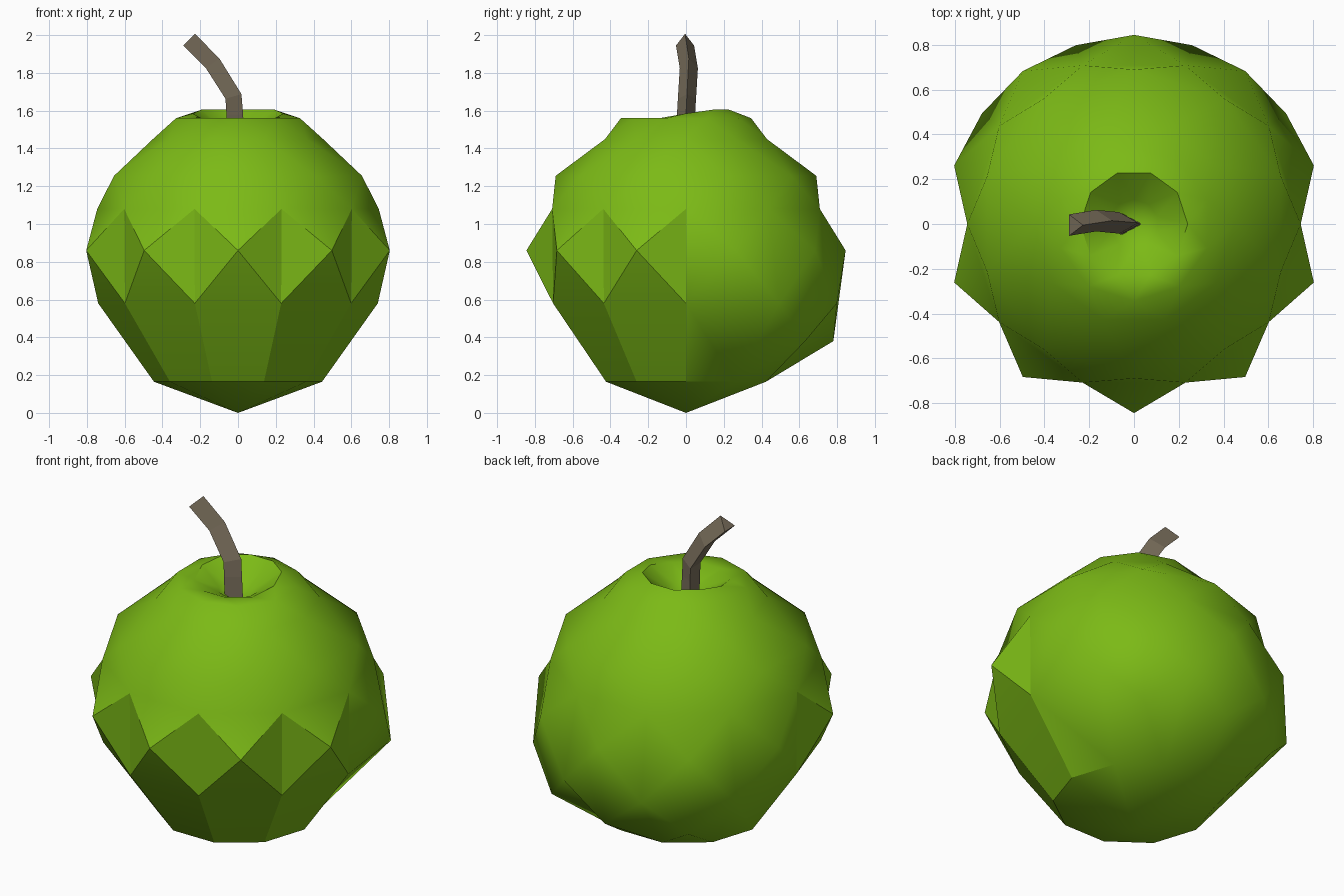
import bpy, bmesh, math
from math import sin, cos, radians

cube = bpy.data.objects.get("Cube")
if cube:
    bpy.data.objects.remove(cube, do_unlink=True)

N = 10


def material(name, color):
    m = bpy.data.materials.new(name)
    m.use_nodes = True
    m.diffuse_color = (*color, 1)
    bsdf = m.node_tree.nodes["Principled BSDF"]
    bsdf.inputs["Base Color"].default_value = (*color, 1)
    bsdf.inputs["Roughness"].default_value = 0.8
    return m


def finish(bm, name, mat):
    bmesh.ops.recalc_face_normals(bm, faces=bm.faces)
    mesh = bpy.data.meshes.new(name)
    bm.to_mesh(mesh)
    bm.free()
    mesh.materials.append(mat)
    obj = bpy.data.objects.new(name, mesh)
    bpy.context.collection.objects.link(obj)
    return obj


# Fruit body: staggered rings of ten points joined as diamonds
bm = bmesh.new()


def ring(radius, z, half):
    """Ring of points; radius and z may be functions of the direction's y part."""
    points = []
    for i in range(N):
        a = radians(-90 + 36 * i + (18 if half else 0))
        r = radius(sin(a)) if callable(radius) else radius
        h = z(sin(a)) if callable(z) else z
        points.append(bm.verts.new((r * cos(a), r * sin(a), h)))
    return points


def tri(*verts):
    f = bm.faces.new(verts)
    f.smooth = True


def zip_rings(full, half):
    """Triangle band between a ring on the full angles and one on the half angles."""
    for i in range(N):
        tri(full[i], half[i], half[i - 1])
        tri(full[i], full[(i + 1) % N], half[i])


base = ring(0.445, 0.165, True)
low = ring(lambda y: 0.84 if y > 0.5 else 0.74, 0.58, True)
belly = ring(0.845, 0.86, False)
upper = ring(0.745, 1.08, True)
shoulder = ring(0.69, 1.255, False)
crown = ring(0.45, 1.45, True)
top = ring(0.345, 1.56, False)
rim = ring(0.24, lambda y: 1.605 if y > 0.2 else 1.585 if y > -0.2 else 1.56, True)
hollow = ring(0.11, 1.5, False)

# Bottom point and dimple floor
bottom = bm.verts.new((0, 0, 0))
floor = bm.verts.new((0, 0, 1.42))
for i in range(N):
    tri(bottom, base[i], base[i - 1])
    tri(floor, hollow[i - 1], hollow[i])

# Lower panels: flat at the front, bulging at the back
for i in range(N):
    a = radians(-90 + 36 * i)
    loop = [belly[i], low[i - 1], base[i - 1], base[i], low[i]]
    if sin(a) > 0.5:
        c = bm.verts.new((0.78 * cos(a), 0.78 * sin(a), 0.38))
        for k in range(5):
            tri(c, loop[k], loop[(k + 1) % 5])
    else:
        tri(belly[i], low[i - 1], low[i])
        tri(low[i - 1], base[i - 1], base[i], low[i])

# Valleys between the belly points
for i in range(N):
    j = (i + 1) % N
    tri(low[i], belly[j], upper[i])
    tri(low[i], upper[i], belly[i])
    tri(belly[i], upper[i], upper[i - 1])

# Upper bands
for i in range(N):
    j = (i + 1) % N
    tri(shoulder[i], upper[i - 1], upper[i])
    tri(shoulder[i], upper[i], shoulder[j])
zip_rings(shoulder, crown)
zip_rings(top, crown)
zip_rings(top, rim)
zip_rings(hollow, rim)

# Creases: facets low on the front, smooth back and crown, crisp rear rim
bmesh.ops.recalc_face_normals(bm, faces=bm.faces)
for e in bm.edges:
    mid = (e.verts[0].co + e.verts[1].co) / 2
    angle = math.degrees(e.calc_face_angle(0))
    if mid.z > 1.57:
        limit = 35
    elif mid.z > 1.0 or mid.y > 0.1:
        limit = 55
    else:
        limit = 22
    if 0.16 < mid.z < 0.17:
        limit = 20
    e.smooth = angle < limit
finish(bm, "fruit_body", material("leaf green", (0.20, 0.49, 0.008)))

# Stem: three-sided bent stick
bm = bmesh.new()
path = [(-0.01, 0, 1.42, 0), (-0.018, 0, 1.58, 2), (-0.025, 0.005, 1.675, 16),
        (-0.135, 0.015, 1.85, 36), (-0.26, -0.005, 1.975, 45)]
section = [(0.045, 0), (-0.043, 0.048), (-0.043, -0.048)]
rows = []
for x, y, z, tilt in path:
    t = radians(tilt)
    rows.append([bm.verts.new((x + u * cos(t), y + v, z + u * sin(t))) for u, v in section])
for a, b in zip(rows, rows[1:]):
    for k in range(3):
        n = (k + 1) % 3
        bm.faces.new((a[k], a[n], b[n], b[k]))
bm.faces.new(rows[0])
bm.faces.new(rows[-1])
finish(bm, "stem", material("bark brown", (0.19, 0.155, 0.105)))
